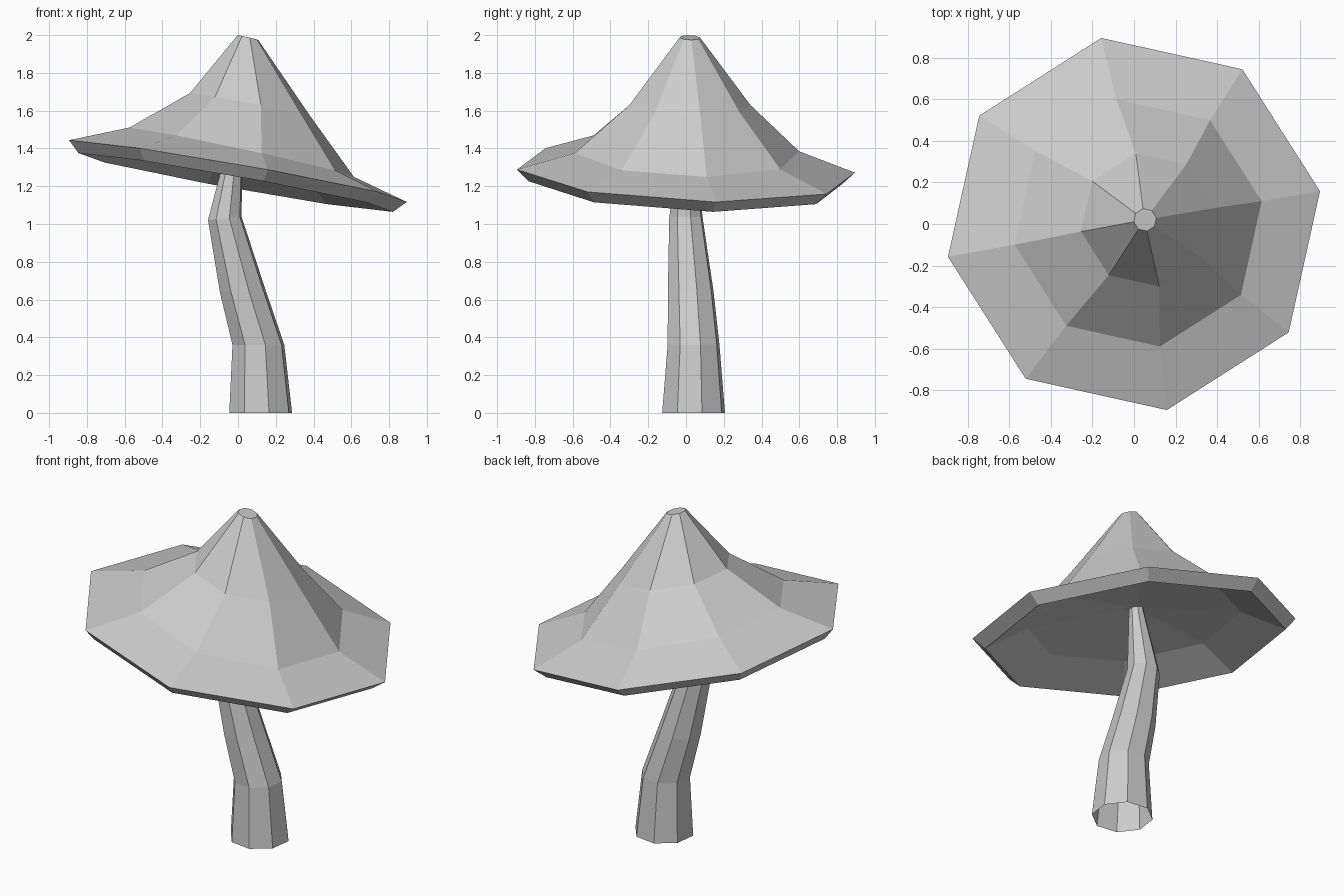
import bpy, bmesh
from math import sin, cos, radians

if "Cube" in bpy.data.objects:
    bpy.data.objects.remove(bpy.data.objects["Cube"])

SIDES = 8


def loft(name, rings, offset, close_start=False, close_end=False):
    """Skin eight-sided rings: (x, y, z, radius, slope along x, slope along y)."""
    bm = bmesh.new()
    loops = []
    for cx, cy, cz, r, sx, sy in rings:
        loop = []
        for i in range(SIDES):
            a = radians(offset + i * 360 / SIDES)
            dx, dy = r * cos(a), r * sin(a)
            loop.append(bm.verts.new((cx + dx, cy + dy, cz + sx * dx + sy * dy)))
        loops.append(loop)
    for lo, hi in zip(loops, loops[1:]):
        for i in range(SIDES):
            j = (i + 1) % SIDES
            bm.faces.new((lo[i], lo[j], hi[j], hi[i]))
    if close_start:
        bm.faces.new(loops[0][::-1])
    if close_end:
        bm.faces.new(loops[-1])
    mesh = bpy.data.meshes.new(name)
    bm.to_mesh(mesh)
    bm.free()
    obj = bpy.data.objects.new(name, mesh)
    bpy.context.collection.objects.link(obj)
    return obj


# Bent, tapering stem, open at the foot
loft("stem", [
    (0.12, 0.04, 0.00, 0.172, 0, 0),
    (0.108, 0.04, 0.36, 0.142, 0, 0),
    (0.025, 0.025, 0.645, 0.125, 0.05, 0),
    (-0.07, 0.0, 1.03, 0.092, 0.1, 0),
    (-0.015, 0.0, 1.42, 0.04, -0.1, 0),
], 15, close_end=True)

# Tilted hat-shaped cap: hollow underside, bevelled rim, flared cone, blunt tip
loft("cap", [
    (0.0, 0.0, 1.41, 0.06, -0.19, -0.03),
    (0.0, 0.0, 1.335, 0.60, -0.19, -0.03),
    (-0.013, -0.003, 1.22, 0.845, -0.18, -0.04),
    (0.0, 0.0, 1.28, 0.908, -0.176, -0.04),
    (0.02, 0.005, 1.38, 0.603, -0.215, -0.03),
    (0.065, 0.02, 1.63, 0.325, -0.19, -0.03),
    (0.053, 0.02, 1.987, 0.055, -0.23, -0.03),
], 10, close_start=True, close_end=True)
